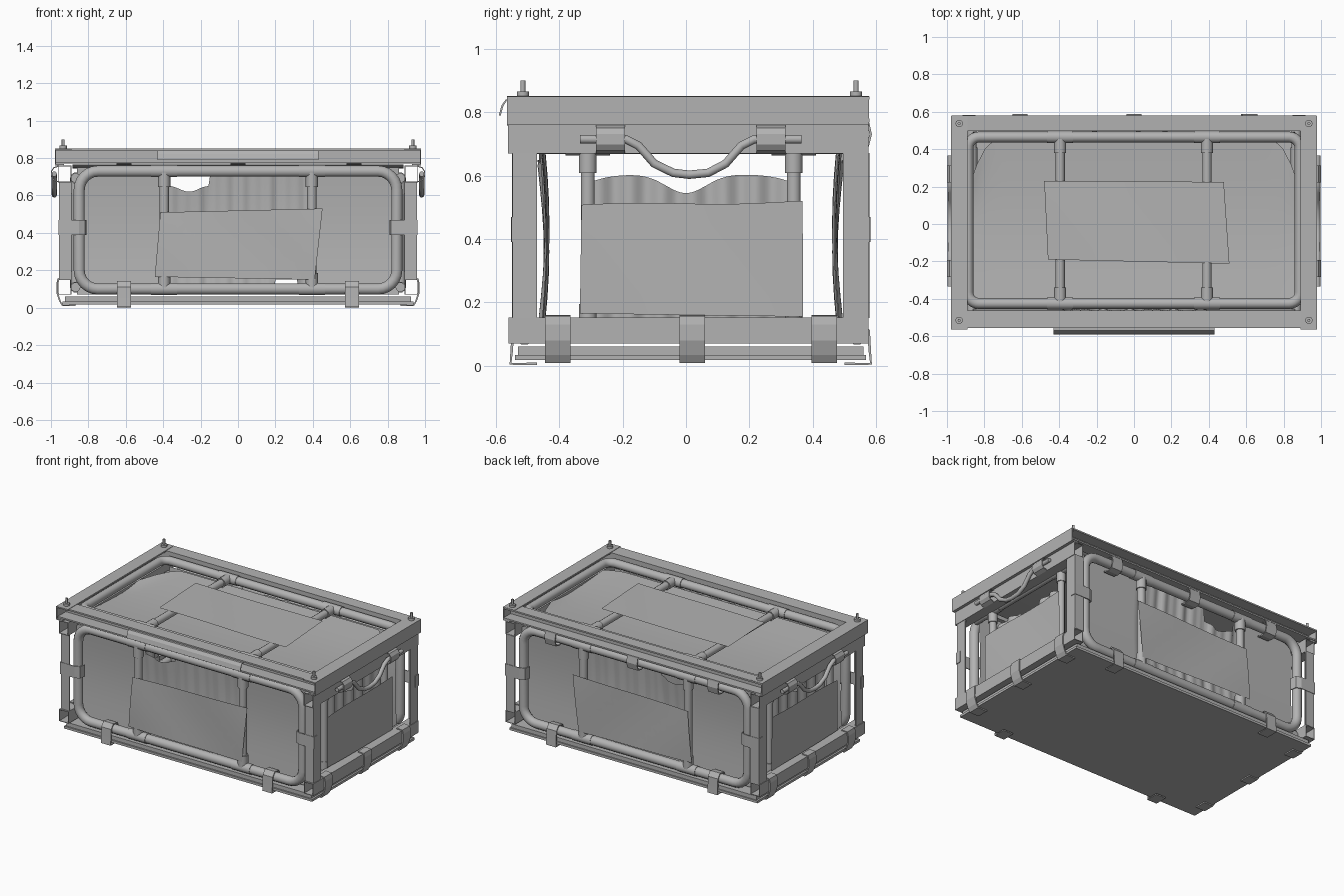
import bpy, bmesh, math
from mathutils import Vector

cube = bpy.data.objects.get("Cube")
if cube:
    bpy.data.objects.remove(cube, do_unlink=True)

GREY = (0.45, 0.45, 0.45, 1)
mat = bpy.data.materials.new("plain grey")
mat.use_nodes = True
mat.diffuse_color = GREY
mat.node_tree.nodes["Principled BSDF"].inputs["Base Color"].default_value = GREY


def finish(name, bm, smooth=False):
    bmesh.ops.recalc_face_normals(bm, faces=bm.faces)
    me = bpy.data.meshes.new(name)
    bm.to_mesh(me)
    bm.free()
    me.materials.append(mat)
    ob = bpy.data.objects.new(name, me)
    bpy.context.collection.objects.link(ob)
    if smooth:
        bpy.ops.object.select_all(action='DESELECT')
        ob.select_set(True)
        bpy.context.view_layer.objects.active = ob
        bpy.ops.object.shade_smooth_by_angle(angle=math.radians(40))
    return ob


def box(name, lo, hi):
    bm = bmesh.new()
    bmesh.ops.create_cube(bm, size=1)
    for v in bm.verts:
        v.co = [lo[i] + (v.co[i] + 0.5) * (hi[i] - lo[i]) for i in range(3)]
    return finish(name, bm)


def thicken(ob, t, offset=0, rim=True):
    mod = ob.modifiers.new("thickness", 'SOLIDIFY')
    mod.thickness, mod.offset, mod.use_rim = t, offset, rim
    return ob


def strip(name, pts, axis, a, b, t=0.008, closed=False):
    """Sheet metal: a 2D profile drawn out along one axis."""
    bm = bmesh.new()
    rows = []
    for p in pts:
        row = []
        for d in (a, b):
            co = list(p)
            co.insert(axis, d)
            row.append(bm.verts.new(co))
        rows.append(row)
    pairs = list(zip(rows, rows[1:])) + ([(rows[-1], rows[0])] if closed else [])
    for p, q in pairs:
        bm.faces.new((p[0], q[0], q[1], p[1]))
    return thicken(finish(name, bm), t, -1 if closed else 0)


def rect(a0, a1, b0, b1):
    return [(a0, b0), (a1, b0), (a1, b1), (a0, b1)]


def pipe(name, pts, r, cyclic=False):
    cu = bpy.data.curves.new(name, 'CURVE')
    cu.dimensions = '3D'
    cu.bevel_depth, cu.bevel_resolution, cu.use_fill_caps = r, 3, True
    sp = cu.splines.new('POLY')
    sp.points.add(len(pts) - 1)
    for p, co in zip(sp.points, pts):
        p.co = (*co, 1)
    sp.use_cyclic_u = cyclic
    tmp = bpy.data.objects.new(name, cu)
    bpy.context.collection.objects.link(tmp)
    me = bpy.data.meshes.new_from_object(tmp.evaluated_get(bpy.context.evaluated_depsgraph_get()))
    bpy.data.objects.remove(tmp, do_unlink=True)
    bm = bmesh.new()
    bm.from_mesh(me)
    bpy.data.meshes.remove(me)
    return finish(name, bm, True)


def rounded(a0, a1, b0, b1, r, n=6):
    pts = []
    corners = [(a1 - r, b1 - r), (a0 + r, b1 - r), (a0 + r, b0 + r), (a1 - r, b0 + r)]
    for k, (a, b) in enumerate(corners):
        for i in range(n + 1):
            ang = math.pi / 2 * (k + i / n)
            pts.append((a + r * math.cos(ang), b + r * math.sin(ang)))
    return pts


def sheet(name, f, nu, nv):
    bm = bmesh.new()
    g = [[bm.verts.new(f(i / nu, j / nv)) for j in range(nv + 1)] for i in range(nu + 1)]
    for i in range(nu):
        for j in range(nv):
            bm.faces.new((g[i][j], g[i + 1][j], g[i + 1][j + 1], g[i][j + 1]))
    return thicken(finish(name, bm, True), 0.003, rim=False)


def tee(name, at, run, branch, r):
    at, run, branch = Vector(at), Vector(run), Vector(branch)
    pipe(name + "_sleeve", [at - run * 0.07, at + run * 0.07], r + 0.004)
    pipe(name + "_branch", [at, at + branch * 0.085], r + 0.003)


def blend(quad, u, v):
    a, b, c, d = quad
    return [(a[i] * (1 - u) + b[i] * u) * (1 - v) + (d[i] * (1 - u) + c[i] * u) * v for i in (0, 1)]


# Base trays
box("base_plate", (-0.938, -0.54, 0.018), (0.938, 0.568, 0.034))
box("base_tray", (-0.925, -0.53, 0.034), (0.925, 0.56, 0.06))

# Long top rails, channels open outwards, and curved front lip
for side, yo, yi in (("front", -0.555, -0.465), ("back", 0.58, 0.5)):
    strip(side + "_top_rail", [(yo, 0.845), (yi, 0.845), (yi, 0.775), (yo, 0.775)], 0, -0.975, 0.975, 0.01)
strip("front_lip", [(-0.55, 0.838), (-0.568, 0.838), (-0.58, 0.82), (-0.588, 0.79)], 0, -0.43, 0.43, 0.006)

# Ends: hollow beams, legs, handles, pipes and cloths
for s, side in ((-1, "right"), (1, "left")):
    strip(side + "_top_rail", [(s * 0.89, 0.847), (s * 0.976, 0.847), (s * 0.976, 0.764), (s * 0.93, 0.764)],
          1, -0.565, 0.577, 0.01)
    strip(side + "_upper_beam", rect(s * 0.89, s * 0.96, 0.67, 0.76), 1, -0.562, 0.576, 0.006, True)
    strip(side + "_lower_beam", rect(s * 0.89, s * 0.96, 0.07, 0.152), 1, -0.56, 0.576, 0.006, True)
    for e, y0, y1 in (("front", -0.545, -0.47), ("back", 0.575, 0.495)):
        strip(f"{side}_{e}_leg", [(s * 0.89, y0), (s * 0.953, y0), (s * 0.953, y1)], 2, 0.15, 0.672, 0.008)
        o = -0.004 if e == "front" else 0.004
        k = 1 if e == "front" else -1
        strip(f"{side}_{e}_leg_clip", [(s * 0.812, y0 + k * 0.05), (s * 0.82, y0 + k * 0.008), (s * 0.85, y0 + o),
              (s * 0.958, y0 + o), (s * 0.958, y0 + k * 0.03)], 2, 0.39, 0.47, 0.006)
        yb = -0.515 if e == "front" else 0.537
        pipe(f"{side}_{e}_bolt_nut", [(s * 0.935, yb, 0.85), (s * 0.935, yb, 0.866)], 0.02)
        pipe(f"{side}_{e}_bolt", [(s * 0.935, yb, 0.86), (s * 0.935, yb, 0.9)], 0.008)
    for i, y in enumerate((-0.405, 0.02, 0.437)):
        strip(f"{side}_base_strap_{i}", [(s * 0.92, 0.156), (s * 0.962, 0.154), (s * 0.967, 0.13), (s * 0.967, 0.08),
              (s * 0.952, 0.035), (s * 0.938, 0.012), (s * 0.87, 0.012)], 1, y - 0.04, y + 0.04)
    # Bent carrying handle with two mounts
    pts = [(-0.335, 0.715), (-0.19, 0.715), (-0.15, 0.695), (-0.1, 0.638), (-0.04, 0.609), (0.01, 0.603), (0.07, 0.609),
           (0.125, 0.638), (0.175, 0.695), (0.215, 0.715), (0.365, 0.715)]
    pipe(side + "_handle", [(s * 0.982, y, z) for y, z in pts], 0.014)
    for i, y in enumerate((-0.238, 0.268)):
        strip(f"{side}_handle_mount_{i}", [(s * 0.958, 0.758), (s * 0.985, 0.748), (s * 0.997, 0.73), (s * 0.997, 0.7),
              (s * 0.985, 0.682), (s * 0.958, 0.672)], 1, y - 0.046, y + 0.046, 0.006)
    for z in (0.11, 0.693):
        pipe(side + "_end_rail", [(s * 0.868, -0.47, z), (s * 0.868, 0.5, z)], 0.026)
    for y in (-0.31, 0.34):
        pipe(side + "_end_post", [(s * 0.868, y, 0.11), (s * 0.868, y, 0.693)], 0.023)
        for z, d in ((0.11, 1), (0.693, -1)):
            tee(side + "_end_tee", (s * 0.868, y, z), (0, 1, 0), (0, 0, d), 0.026)

    def end_cloth(u, v):
        y, z = blend(((-0.335, 0.165), (0.37, 0.155), (0.368, 0.518), (-0.33, 0.508)), u, v)
        return s * (0.908 + 0.003 * math.sin(u * 5 + v * 2)), y, z + 0.004 * math.sin(u * 7) * v

    def end_curtain(u, v):
        y = -0.3 + 0.63 * u
        top = 0.605 - 0.06 * math.exp(-(y / 0.09) ** 2) - 0.025 * abs(2 * u - 1) ** 5
        return s * (0.838 + 0.01 * math.sin(u * 40)), y, 0.09 + (top - 0.09) * v

    sheet(side + "_end_cloth", end_cloth, 16, 6)
    sheet(side + "_end_curtain", end_curtain, 60, 6)

# Long sides: pipe loops, posts, straps, cloths and curtains
for s, side, yp in ((-1, "front", -0.51), (1, "back", 0.54)):
    pipe(side + "_loop", [(x, yp, z) for x, z in rounded(-0.849, 0.849, 0.1, 0.73, 0.1)], 0.031, True)
    for x in (-0.395, 0.395):
        pipe(side + "_post", [(x, yp, 0.1), (x, yp, 0.73)], 0.026)
        for z, d in ((0.1, 1), (0.73, -1)):
            tee(side + "_tee", (x, yp, z), (1, 0, 0), (0, 0, d), 0.03)
    for x in (-0.61, 0.61):
        strap = [(-0.038, 0.1), (-0.025, 0.132), (0.015, 0.138), (0.037, 0.11), (0.04, 0.05), (0.044, 0.006), (-0.04, 0.006)]
        strip(side + "_base_strap", [(yp + s * d, z) for d, z in strap], 0, x - 0.037, x + 0.037)

    def side_cloth(u, v):
        x, z = blend(((-0.445, 0.165), (0.41, 0.15), (0.452, 0.53), (-0.415, 0.51)), u, v)
        return x, yp + s * (0.034 + 0.004 * math.sin(u * 6 + v * 3)), z

    def side_curtain(u, v):
        x = -0.86 + 1.72 * u
        top, low = 0.75, 0.07
        if -0.375 < x < -0.15:
            top = 0.635 + 0.015 * math.sin(x * 30)
        if 0.2 < x < 0.32:
            low = 0.15
        fold = 0.004 * (math.sin(x * 50) + math.sin(x * 83)) if abs(x) < 0.38 else 0
        y = yp - s * (0.05 + 0.02 * math.sin(math.pi * v) - fold)
        return x, y, low + (top - low) * v

    sheet(side + "_cloth", side_cloth, 18, 6)
    sheet(side + "_curtain", side_curtain, 120, 8)

# Clips holding the back loop below the rail
for x in (-0.61, 0, 0.62):
    strip("back_top_clip", [(0.5, 0.69), (0.54, 0.682), (0.573, 0.69), (0.583, 0.73), (0.575, 0.77), (0.51, 0.772)],
          0, x - 0.04, x + 0.04, 0.008)

# Top pipe loop with cross pipes
pipe("top_loop", [(x, y, 0.805) for x, y in rounded(-0.888, 0.888, -0.425, 0.465, 0.06)], 0.029, True)
for x in (-0.395, 0.39):
    pipe("top_cross_pipe", [(x, -0.425, 0.805), (x, 0.465, 0.805)], 0.025)
    for y, d in ((-0.425, 1), (0.465, -1)):
        tee("top_tee", (x, y, 0.805), (1, 0, 0), (0, d, 0), 0.029)


def top_cloth(u, v):
    x, y = blend(((-0.46, -0.19), (0.51, -0.212), (0.48, 0.225), (-0.48, 0.23)), u, v)
    return x, y, 0.836 + 0.002 * math.sin(u * 6 + v * 2)


def top_lining(u, v):
    x, w = -0.885 + 1.77 * u, 2 * v - 1
    cut = (0.26 if w > 0 else 0.05) * max(0, (abs(x) - 0.73) / 0.155) ** 2
    return x, 0.015 + (0.435 - cut) * w, 0.765 - 0.02 * math.cos(w * math.pi / 2)


sheet("top_cloth", top_cloth, 18, 6)
sheet("top_lining", top_lining, 40, 10)
